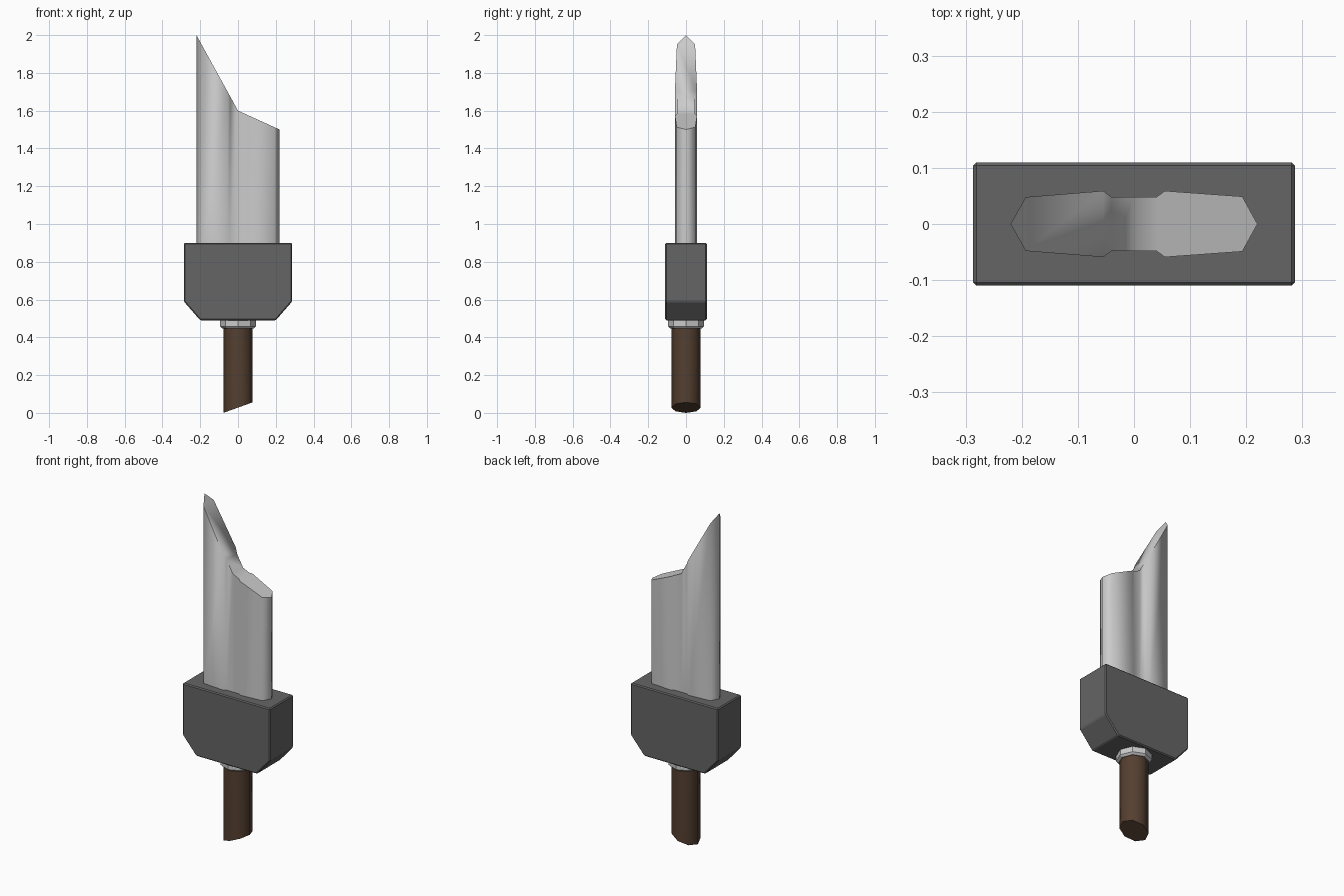
import bpy, bmesh, math

if "Cube" in bpy.data.objects:
    bpy.data.objects.remove(bpy.data.objects["Cube"])


def make_object(name, bm, color=None, smooth=None):
    bmesh.ops.recalc_face_normals(bm, faces=bm.faces)
    mesh = bpy.data.meshes.new(name)
    bm.to_mesh(mesh)
    bm.free()
    ob = bpy.data.objects.new(name, mesh)
    bpy.context.collection.objects.link(ob)
    if color:
        mat = bpy.data.materials.new(name + "_material")
        mat.diffuse_color = color
        mat.use_nodes = True
        mat.node_tree.nodes["Principled BSDF"].inputs["Base Color"].default_value = mat.diffuse_color
        mesh.materials.append(mat)
    if smooth:
        bpy.ops.object.select_all(action='DESELECT')
        ob.select_set(True)
        bpy.context.view_layer.objects.active = ob
        bpy.ops.object.shade_smooth_by_angle(angle=math.radians(smooth))
    return ob


def loft(bm, rings):
    """Bridge consecutive rings of points; returns the vertex rings."""
    vr = [[bm.verts.new(p) for p in r] for r in rings]
    n = len(vr[0])
    for a, b in zip(vr, vr[1:]):
        for i in range(n):
            j = (i + 1) % n
            bm.faces.new((a[i], a[j], b[j], b[i]))
    return vr


def octagon(r, z):
    """Eight-sided ring with corners on the axes; z is a function of x."""
    pts = []
    for i in range(8):
        a = i * math.pi / 4
        pts.append((r * math.cos(a), r * math.sin(a), z(r * math.cos(a))))
    return pts


# Blade: symmetric section with a shallow fuller and a broken, slanted top
def blade_top(x):
    return 1.6 - x * (0.4 / 0.22) if x < 0 else 1.6 - x * (0.1 / 0.22)


half = [(-0.193, 0.048), (-0.055, 0.059), (-0.04, 0.048), (0, 0.048),
        (0.04, 0.048), (0.055, 0.059), (0.193, 0.049)]
section = [(-0.22, 0)] + [(x, -y) for x, y in half] + [(0.22, 0)] + half[::-1]
bm = bmesh.new()
bottom, top = loft(bm, [[(x, y, 0.87) for x, y in section],
                        [(x, y, blade_top(x)) for x, y in section]])
bm.faces.new(bottom[::-1])
n = len(section)
bm.faces.new((top[0], top[1], top[n - 1]))
for i in range(1, 7):
    bm.faces.new((top[i], top[i + 1], top[n - i - 1], top[n - i]))
bm.faces.new((top[7], top[8], top[9]))
make_object("blade", bm, smooth=66)

# Guard: heavy block with clipped lower corners and fine edge bevels
profile = [(-0.2, 0.49), (0.2, 0.49), (0.287, 0.59),
           (0.287, 0.9), (-0.287, 0.9), (-0.287, 0.59)]
bm = bmesh.new()
front, back = loft(bm, [[(x, y, z) for x, z in profile] for y in (-0.11, 0.11)])
bm.faces.new(front)
bm.faces.new(back[::-1])
bmesh.ops.recalc_face_normals(bm, faces=bm.faces)
bmesh.ops.bevel(bm, geom=bm.edges[:], offset=0.006, segments=1,
                affect='EDGES', profile=0.5)
make_object("guard", bm, color=(0.13, 0.13, 0.13, 1))

# Collar: thin octagonal ring with chamfered lower rim
bm = bmesh.new()
rings = loft(bm, [octagon(r, lambda x, z=z: z)
                  for r, z in ((0.083, 0.447), (0.095, 0.458), (0.095, 0.495))])
bm.faces.new(rings[0][::-1])
bm.faces.new(rings[-1])
make_object("collar", bm)

# Handle: octagonal wooden grip cut at a slant
bm = bmesh.new()
low, high = loft(bm, [octagon(0.078, lambda x: 0.028 + x * 0.36),
                      octagon(0.078, lambda x: 0.48)])
bm.faces.new(low[::-1])
bm.faces.new(high)
make_object("handle", bm, color=(0.09, 0.05, 0.03, 1), smooth=50)
